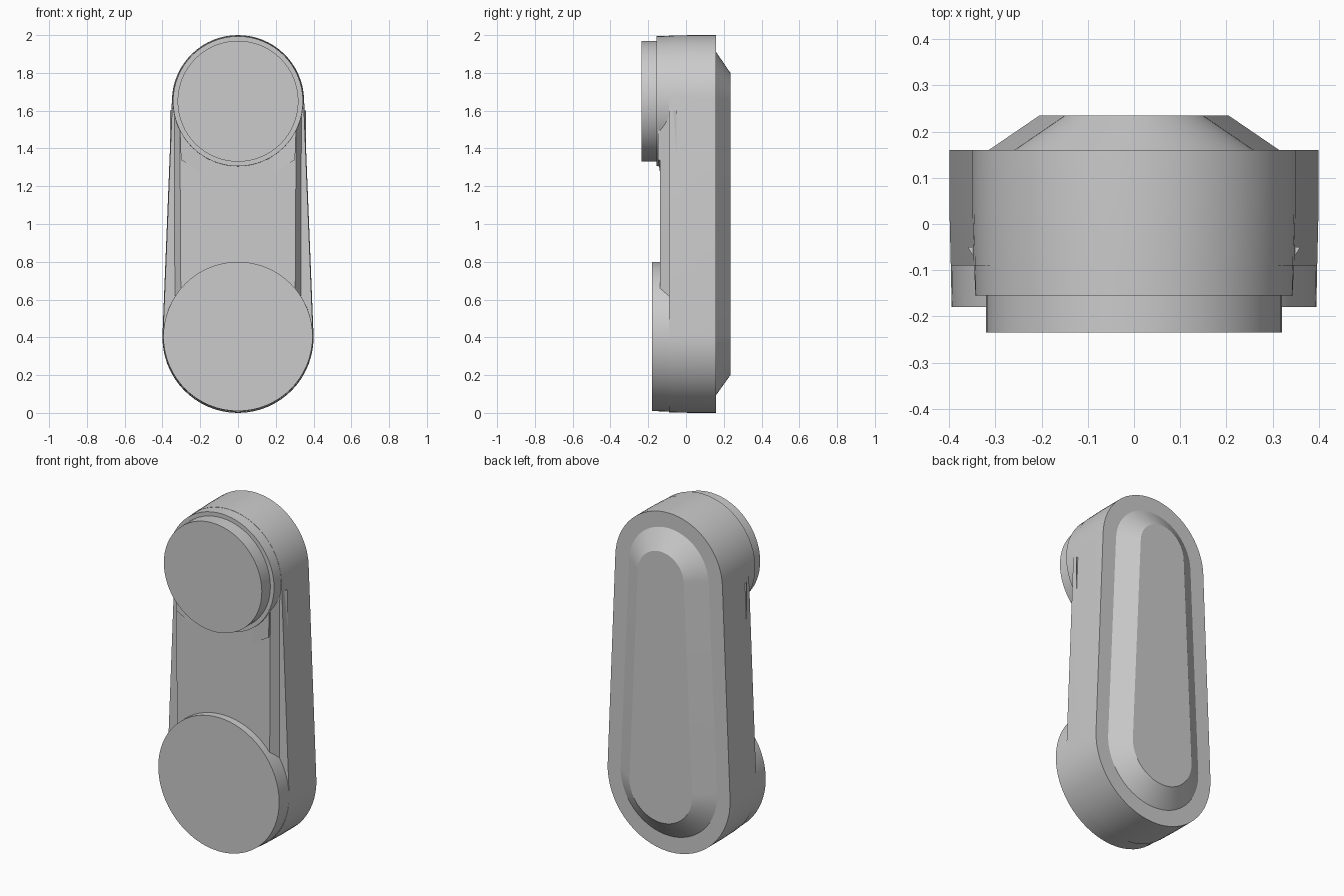
import bpy, bmesh, math

if "Cube" in bpy.data.objects:
    bpy.data.objects.remove(bpy.data.objects["Cube"])

grey = bpy.data.materials.new("plain grey")
grey.diffuse_color = (0.6, 0.6, 0.6, 1)
grey.use_nodes = True
grey.node_tree.nodes["Principled BSDF"].inputs["Base Color"].default_value = grey.diffuse_color
N = 32  # segments per end arc


def outline(rb, rt, zb=0.4, zt=1.65):
    """Outline of two circles joined by their outer tangents."""
    a = math.asin((rb - rt) / (zt - zb))
    pts = []
    for r, z, start, end in ((rt, zt, a, math.pi - a),
                             (rb, zb, math.pi - a, 2 * math.pi + a)):
        for i in range(N + 1):
            t = start + (end - start) * i / N
            pts.append((r * math.cos(t), z + r * math.sin(t)))
    return pts


def circle(r, z):
    return [(r * math.cos(2 * math.pi * i / 64), z + r * math.sin(2 * math.pi * i / 64))
            for i in range(64)]


def loft(name, sections):
    """Skin a list of (y, xz outline) sections and cap both ends."""
    bm = bmesh.new()
    rings = [[bm.verts.new((x, y, z)) for x, z in pts] for y, pts in sections]
    n = len(rings[0])
    for p, q in zip(rings, rings[1:]):
        for i in range(n):
            j = (i + 1) % n
            bm.faces.new((p[i], p[j], q[j], q[i]))
    bm.faces.new(rings[0])
    bm.faces.new(rings[-1])
    bmesh.ops.recalc_face_normals(bm, faces=bm.faces)
    me = bpy.data.meshes.new(name)
    bm.to_mesh(me)
    bm.free()
    me.materials.append(grey)
    ob = bpy.data.objects.new(name, me)
    bpy.context.collection.objects.link(ob)
    bpy.ops.object.select_all(action='DESELECT')
    ob.select_set(True)
    bpy.context.view_layer.objects.active = ob
    bpy.ops.object.shade_smooth_by_angle(angle=math.radians(25))
    return ob


# Main arm body with a flat rim and a sloped raised back
loft("arm_body", [
    (-0.09, outline(0.397, 0.347)),
    (0.035, outline(0.40, 0.35)),
    (0.16, outline(0.40, 0.35)),
    (0.16, outline(0.315, 0.26, 0.41)),
    (0.235, outline(0.205, 0.15, 0.405)),
])

# Round ends standing forward of the body
loft("lower_disc", [(-0.18, circle(0.395, 0.405)), (0.0, circle(0.398, 0.401))])
loft("upper_disc", [(-0.155, circle(0.344, 1.65)), (0.0, circle(0.348, 1.65))])
loft("upper_cap", [(-0.235, circle(0.32, 1.65)), (-0.10, circle(0.32, 1.65))])


# Raised plate between the discs, with sloped long edges
def plate(w0, w1):
    return [(-w0, 0.5), (w0, 0.5), (w1, 1.6), (-w1, 1.6)]


loft("front_plate", [(-0.137, plate(0.302, 0.308)), (-0.05, plate(0.36, 0.36))])

# Low fillet wedges where the plate meets the upper disc
for side, name in ((1, "right_fillet"), (-1, "left_fillet")):
    tri = [(0.302, 1.34), (0.19, 1.272), (0.19, 1.40), (0.307, 1.50)]
    ob = loft(name, [(-0.13, [(side * x, z) for x, z in tri]),
                     (-0.138, [(side * x, z) for x, z in tri])])
    # Fade the step out towards the middle
    for v in ob.data.vertices:
        if v.co.y < -0.135 and abs(v.co.x) > 0.25:
            v.co.y = -0.147
